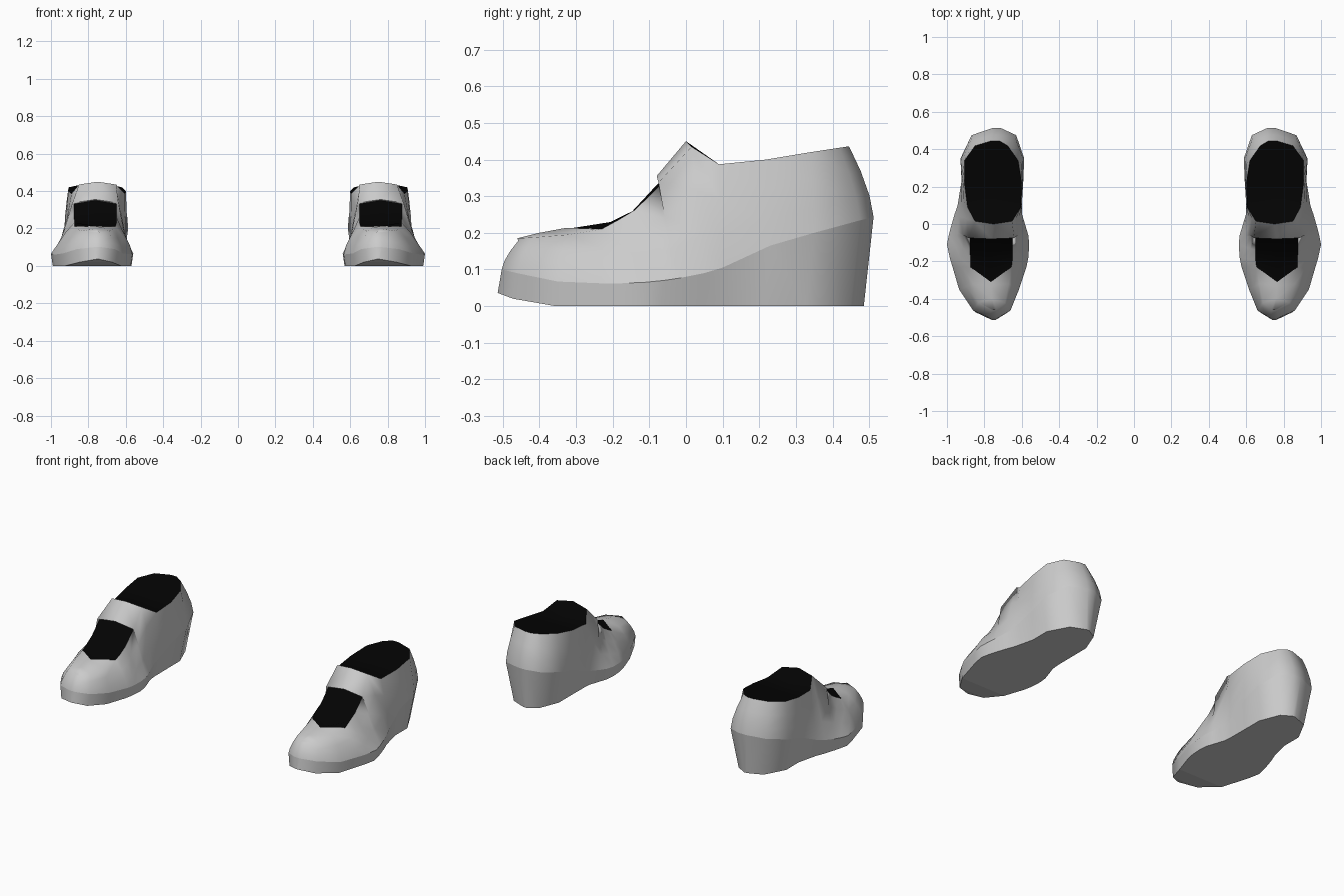
import bpy, bmesh

if "Cube" in bpy.data.objects:
    bpy.data.objects.remove(bpy.data.objects["Cube"])


def material(name, value):
    m = bpy.data.materials.new(name)
    m.diffuse_color = (value, value, value, 1)
    m.use_nodes = True
    m.node_tree.nodes["Principled BSDF"].inputs["Base Color"].default_value = m.diffuse_color
    return m


GREY = material("grey_leather", 0.6)
BLACK = material("black_lining", 0.001)

# Stations from toe to heel:
# y of welt, shoulder, ridge | z of welt, shoulder, ridge | x of welt pair, shoulder pair
STATIONS = [
    (-.503, -.458, -.46, .10, .178, .185, .73, .77, .735, .765),
    (-.462, -.42, -.40, .09, .187, .20, .66, .86, .69, .83),
    (-.35, -.32, -.33, .067, .195, .213, .615, .935, .67, .86),
    (-.23, -.23, -.31, .062, .21, .213, .575, .97, .655, .875),
    (-.18, -.19, -.25, .062, .232, .208, .565, .985, .65, .875),
    (-.11, -.14, -.15, .065, .262, .255, .56, 1.0, .65, .876),
    (-.06, -.068, -.062, .07, .332, .35, .565, .99, .65, .876),
    (-.02, -.075, -.08, .076, .337, .355, .577, .98, .64, .885),
    (.05, .015, 0.0, .09, .435, .45, .598, .96, .652, .85),
    (.10, .09, .09, .105, .387, .387, .60, .943, .605, .89),
    (.23, .22, .22, .165, .40, .40, .592, .922, .60, .907),
    (.35, .34, .34, .20, .42, .42, .587, .928, .62, .906),
    (.475, .418, .42, .234, .432, .432, .63, .868, .675, .85),
    (.512, .445, .446, .243, .436, .436, .71, .76, .72, .76),
]
POWER = [1.5] * 5 + [.8] * 3 + [1.2, 1.0] + [1.5] * 4   # bulge of the side walls
PATCH = range(3, 6)      # station spans of the instep patch
OPENING = range(8, 13)   # station spans of the foot opening
LIP = 7                  # station of the strap's front edge


def section(i):
    """Points from the left sole edge over the top to the right sole edge."""
    yw, ys, yr, zw, zs, zr, wl, wr, sl, sr = STATIONS[i]
    z_sole = max(0, -yw - .34) ** 2 * 1.35
    halves = []
    for xw, xs, inward in ((wl, sl, 1), (wr, sr, -1)):
        inset = min(.15 * zw, (wr - wl) * .3)
        half = [(xw + inward * inset, yw - .11 * zw, z_sole), (xw, yw, zw)]
        for t in (.3, .65, 1):
            f = t ** POWER[i]
            half.append((xw + (xs - xw) * f, yw + (ys - yw) * f, zw + (zs - zw) * t))
        halves.append(half)
    ridge = ((sl + sr) / 2, yr, zr)
    return halves[0] + [ridge] + halves[1][::-1]


def build_shoe(name, side):
    bm = bmesh.new()
    rings = [[bm.verts.new((x * side, y, z)) for x, y, z in section(i)]
             for i in range(len(STATIONS))]
    last = len(rings[0]) - 1
    # Upper, side walls, instep patch and opening
    for i in range(len(rings) - 1):
        a, b = rings[i], rings[i + 1]
        for j in range(last):
            f = bm.faces.new((a[j], a[j + 1], b[j + 1], b[j]))
            if j in (4, 5) and (i in PATCH or i in OPENING):
                f.material_index = 1
        bm.faces.new((a[last], a[0], b[0], b[last]))  # sole
    # Toe and heel ends
    for r in (rings[0], rings[-1]):
        for j in range(4):
            bm.faces.new((r[j], r[j + 1], r[last - j - 1], r[last - j]))
        bm.faces.new((r[4], r[5], r[6]))
    bmesh.ops.recalc_face_normals(bm, faces=bm.faces)
    for f in bm.faces:
        f.smooth = True
    # Crisp sole edge, welt line, strap lip and colour borders
    row = {v: min(j, last - j) for r in rings for j, v in enumerate(r)}
    lip = set(rings[LIP][4:7])
    for e in bm.edges:
        p, q = e.verts
        border = len({f.material_index for f in e.link_faces}) > 1
        if border or (row[p] == row[q] and row[p] < 2) or (p in lip and q in lip):
            e.smooth = False
    mesh = bpy.data.meshes.new(name)
    bm.to_mesh(mesh)
    bm.free()
    mesh.materials.append(GREY)
    mesh.materials.append(BLACK)
    bpy.context.collection.objects.link(bpy.data.objects.new(name, mesh))


build_shoe("right_shoe", 1)
build_shoe("left_shoe", -1)
